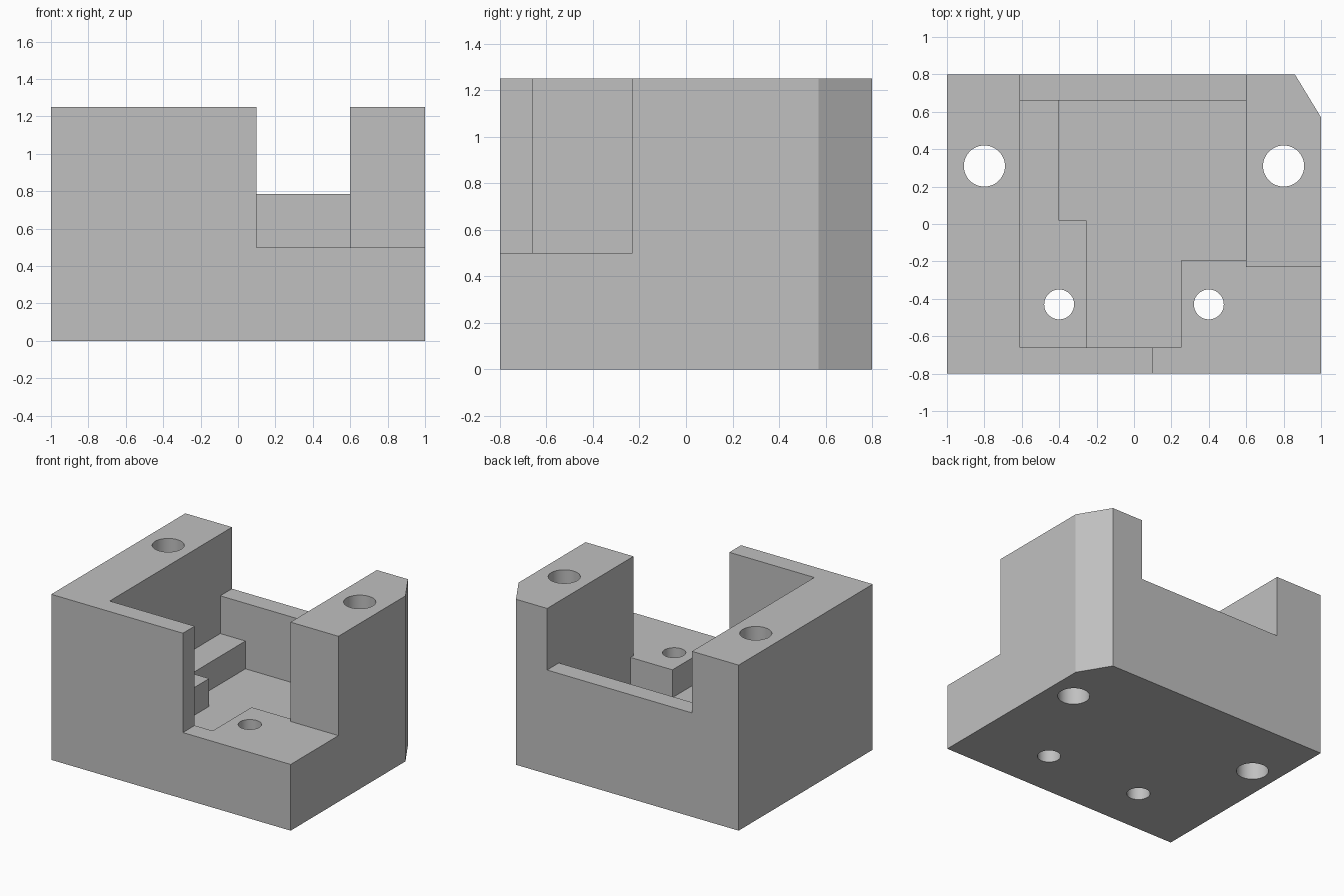
import bpy
import bmesh
import math

cube = bpy.data.objects.get("Cube")
if cube:
    bpy.data.objects.remove(cube, do_unlink=True)

TOP = 1.25      # full height
SEAT = 0.5      # ledge level
FLOOR = 0.29    # pocket floor
SILL = 0.785    # back wall height
OVER = 1.5      # cutters reach past the top

grey = bpy.data.materials.new("plain grey")
grey.use_nodes = True
colour = (0.53, 0.53, 0.53, 1)
grey.diffuse_color = colour
grey.node_tree.nodes["Principled BSDF"].inputs["Base Color"].default_value = colour


def prism(name, outline, z0, z1):
    """Extrude a closed counter-clockwise outline from z0 to z1."""
    bm = bmesh.new()
    face = bm.faces.new([bm.verts.new((x, y, z0)) for x, y in outline])
    geom = bmesh.ops.extrude_face_region(bm, geom=[face])["geom"]
    for v in geom:
        if isinstance(v, bmesh.types.BMVert):
            v.co.z = z1
    bmesh.ops.recalc_face_normals(bm, faces=bm.faces)
    mesh = bpy.data.meshes.new(name)
    bm.to_mesh(mesh)
    bm.free()
    mesh.materials.append(grey)
    obj = bpy.data.objects.new(name, mesh)
    bpy.context.collection.objects.link(obj)
    return obj


def circle(x, y, r, n=48):
    return [(x + r * math.cos(math.tau * i / n), y + r * math.sin(math.tau * i / n))
            for i in range(n)]


# Block with one cut back corner
body = prism("bracket_body",
             [(-1, -0.8), (1, -0.8), (1, 0.57), (0.86, 0.8), (-1, 0.8)], 0, TOP)

# Upper opening, running out through the front right corner
cutters = [prism("upper_opening",
                 [(-0.61, -0.66), (0.1, -0.66), (0.1, -0.9), (1.1, -0.9),
                  (1.1, -0.23), (0.6, -0.23), (0.6, 0.66), (-0.61, 0.66)], SEAT, OVER)]

# Lowered back wall
cutters.append(prism("back_notch",
                     [(-0.61, 0.5), (0.6, 0.5), (0.6, 0.9), (-0.61, 0.9)], SILL, OVER))

# Stepped pocket that leaves the ledges standing
cutters.append(prism("floor_pocket",
                     [(-0.255, -0.66), (0.25, -0.66), (0.25, -0.195), (0.6, -0.195),
                      (0.6, 0.66), (-0.4, 0.66), (-0.4, 0.02), (-0.255, 0.02)], FLOOR, 0.7))

# Mounting holes: large through the posts, small through the ledges
for side in (-1, 1):
    cutters.append(prism("post_hole", circle(side * 0.8, 0.31, 0.11), -0.1, OVER))
    cutters.append(prism("ledge_hole", circle(side * 0.4, -0.43, 0.08), -0.1, 0.7))

for cutter in cutters:
    cutter.hide_render = True
    mod = body.modifiers.new(cutter.name, "BOOLEAN")
    mod.operation = "DIFFERENCE"
    mod.solver = "EXACT"
    mod.object = cutter

# Bake the cuts and drop the cutters
depsgraph = bpy.context.evaluated_depsgraph_get()
result = bpy.data.meshes.new_from_object(body.evaluated_get(depsgraph))
body.modifiers.clear()
body.data = result
body.data.name = "bracket_body"
for cutter in cutters:
    bpy.data.objects.remove(cutter, do_unlink=True)

result.materials.clear()
result.materials.append(grey)
for poly in result.polygons:
    poly.material_index = 0

# Round hole walls, crisp edges
bpy.ops.object.select_all(action="DESELECT")
body.select_set(True)
bpy.context.view_layer.objects.active = body
bpy.ops.object.shade_smooth_by_angle(angle=math.radians(25))
